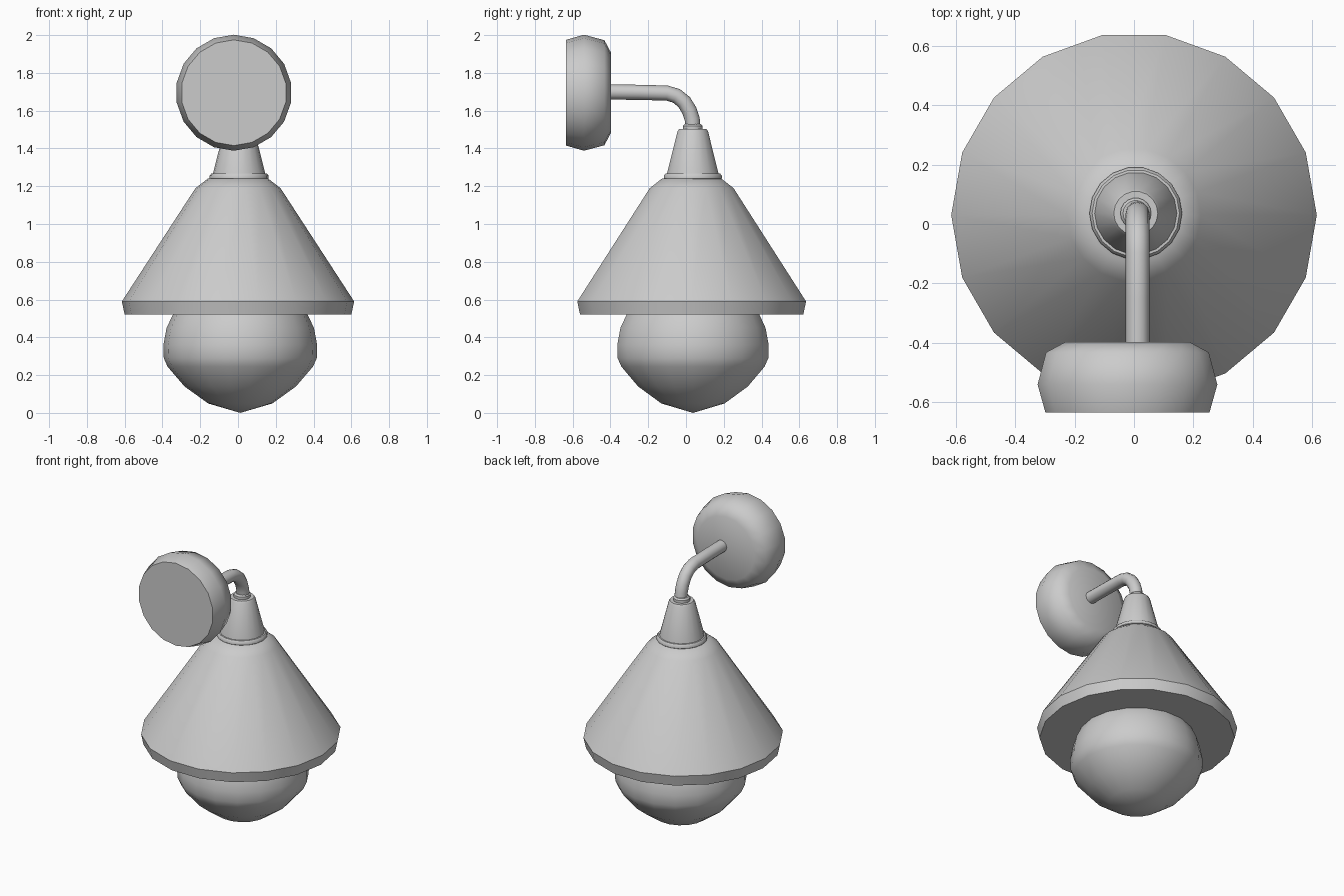
import bpy, bmesh
from math import cos, sin, pi, radians
from mathutils import Matrix, Vector

if "Cube" in bpy.data.objects:
    bpy.data.objects.remove(bpy.data.objects["Cube"])


def finish(name, bm, angle=40):
    bmesh.ops.recalc_face_normals(bm, faces=bm.faces)
    mesh = bpy.data.meshes.new(name)
    bm.to_mesh(mesh)
    bm.free()
    ob = bpy.data.objects.new(name, mesh)
    bpy.context.collection.objects.link(ob)
    bpy.ops.object.select_all(action='DESELECT')
    ob.select_set(True)
    bpy.context.view_layer.objects.active = ob
    bpy.ops.object.shade_smooth_by_angle(angle=radians(angle))
    return ob


def skin(bm, rings):
    n = len(rings[0])
    for a, b in zip(rings, rings[1:]):
        for i in range(n):
            j = (i + 1) % n
            bm.faces.new((a[i], a[j], b[j], b[i]))
    bm.faces.new(rings[0])
    bm.faces.new(rings[-1])


def lathe(name, profile, place, sides=18, angle=40):
    """Closed solid of revolution from (radius, height) pairs."""
    bm = bmesh.new()
    rings = [[bm.verts.new(place @ Vector((r * cos(2 * pi * i / sides),
                                           r * sin(2 * pi * i / sides), h)))
              for i in range(sides)] for r, h in profile]
    skin(bm, rings)
    bmesh.ops.remove_doubles(bm, verts=bm.verts, dist=0.0005)
    return finish(name, bm, angle)


def tube(name, path, radius, x, sides=12):
    """Round tube along (y, z) points in a plane of constant x."""
    bm = bmesh.new()
    pts = [Vector((x, y, z)) for y, z in path]
    rings = []
    for k, p in enumerate(pts):
        d = (pts[min(k + 1, len(pts) - 1)] - pts[max(k - 1, 0)]).normalized()
        side = Vector((1, 0, 0))
        up = side.cross(d)
        rings.append([bm.verts.new(p + radius * (cos(2 * pi * i / sides) * side
                                                 + sin(2 * pi * i / sides) * up))
                      for i in range(sides)])
    skin(bm, rings)
    return finish(name, bm)


axis = Matrix.Translation((0, 0.03, 0))
neck_axis = Matrix.Translation((0.006, 0.036, 0))

# Conical shade with short rim and closed underside
lathe("shade", [(0.60, 0.52), (0.615, 0.59), (0.225, 1.19), (0.16, 1.24)], axis)

# Globe bulb below the shade
lathe("bulb", [(0.0001, 0.0), (0.17, 0.05), (0.295, 0.14), (0.385, 0.245),
               (0.405, 0.29), (0.407, 0.36), (0.39, 0.45), (0.357, 0.52),
               (0.33, 0.56)], Matrix.Translation((0.012, 0.037, 0)))

# Collar ring, tapered socket and small neck
lathe("collar", [(0.148, 1.233), (0.156, 1.242), (0.156, 1.256), (0.147, 1.267),
                 (0.13, 1.268)], neck_axis)
lathe("socket", [(0.143, 1.24), (0.139, 1.265), (0.082, 1.49), (0.074, 1.502)],
      neck_axis)
lathe("neck", [(0.052, 1.495), (0.052, 1.52), (0.043, 1.53)], neck_axis)

# Bent arm from wall plate to neck
tube("arm", [(-0.42, 1.699), (-0.25, 1.697), (-0.10, 1.693), (-0.05, 1.678),
             (-0.01, 1.646), (0.018, 1.60), (0.033, 1.555), (0.037, 1.51)],
     0.04, 0.012)

# Rounded wall plate, axis along y
plate = Matrix.Translation((-0.022, 0, 1.695)) @ Matrix.Rotation(-pi / 2, 4, 'X') \
    @ Matrix.Rotation(pi / 2, 4, 'Z')
lathe("wall_plate", [(0.28, -0.635), (0.307, -0.54), (0.278, -0.432),
                     (0.212, -0.397)], plate, angle=50)
